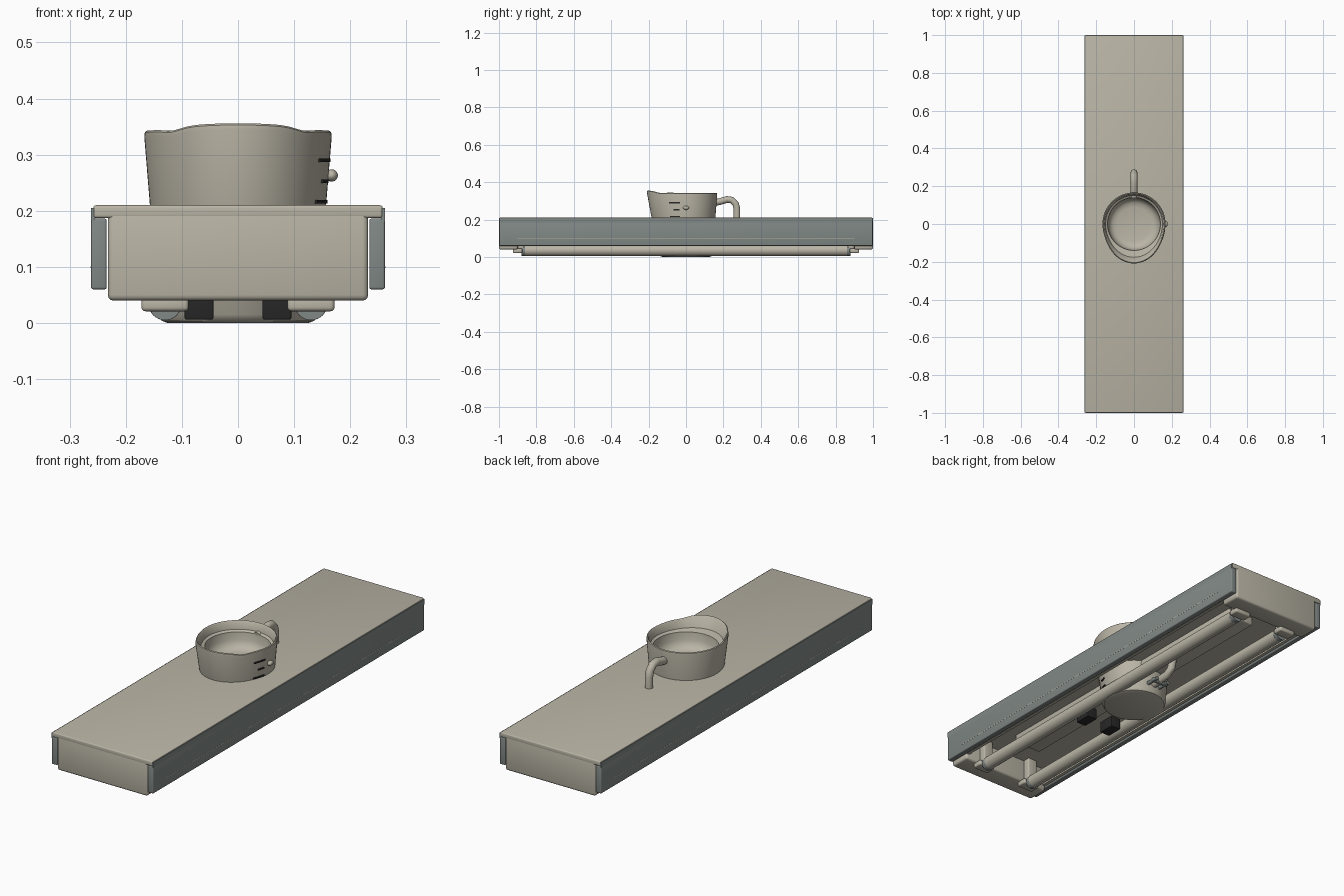
import bpy, bmesh, math
from mathutils import Vector

old = bpy.data.objects.get("Cube")
if old:
    bpy.data.objects.remove(old, do_unlink=True)


def material(name, rgb):
    m = bpy.data.materials.new(name)
    m.use_nodes = True
    m.diffuse_color = (*rgb, 1)
    m.node_tree.nodes["Principled BSDF"].inputs["Base Color"].default_value = (*rgb, 1)
    return m


TAN = material("warm stone", (0.49, 0.46, 0.38))
GREY = material("slate grey", (0.22, 0.25, 0.24))
BLACK = material("soft black", (0.02, 0.02, 0.02))


def finish(name, bm, mat, smooth=True):
    bmesh.ops.recalc_face_normals(bm, faces=bm.faces)
    mesh = bpy.data.meshes.new(name)
    bm.to_mesh(mesh)
    bm.free()
    mesh.materials.append(mat)
    ob = bpy.data.objects.new(name, mesh)
    bpy.context.collection.objects.link(ob)
    if smooth:
        bpy.ops.object.select_all(action='DESELECT')
        ob.select_set(True)
        bpy.context.view_layer.objects.active = ob
        bpy.ops.object.shade_smooth_by_angle(angle=math.radians(35))
    return ob


def box(name, lo, hi, mat, bevel=0.0):
    bm = bmesh.new()
    bmesh.ops.create_cube(bm, size=1)
    for v in bm.verts:
        v.co = Vector([(a + b) / 2 + c * (b - a) for a, b, c in zip(lo, hi, v.co)])
    if bevel:
        bmesh.ops.bevel(bm, geom=bm.edges[:], offset=bevel, segments=3,
                        profile=0.5, affect='EDGES')
    return finish(name, bm, mat)


def rod(name, points, radius, mat, sides=24):
    """Round bar swept along a path with capped ends."""
    bm = bmesh.new()
    pts = [Vector(p) for p in points]
    rings = []
    for i, p in enumerate(pts):
        d = (pts[min(i + 1, len(pts) - 1)] - pts[max(i - 1, 0)]).normalized()
        side = Vector((1, 0, 0)) if abs(d.x) < 0.9 else Vector((0, 1, 0))
        up = d.cross(side).normalized()
        side = up.cross(d)
        rings.append([bm.verts.new(p + radius * (side * math.cos(a) + up * math.sin(a)))
                      for a in (math.tau * k / sides for k in range(sides))])
    for a, b in zip(rings, rings[1:]):
        for k in range(sides):
            j = (k + 1) % sides
            bm.faces.new((a[k], a[j], b[j], b[k]))
    bm.faces.new(rings[0])
    bm.faces.new(rings[-1])
    return finish(name, bm, mat)


# Housing: top sheet, end caps, and an inner tray
box("top_sheet", (-0.258, -1, 0.187), (0.258, 1, 0.21), TAN, 0.005)
box("inner_roof", (-0.232, -0.92, 0.15), (0.232, 0.92, 0.19), TAN)
box("ballast_cover", (-0.07, -0.75, 0.115), (0.07, 0.75, 0.16), TAN, 0.005)
for s, end in ((-1, "front"), (1, "back")):
    ys = sorted((s * 1.0, s * 0.9))
    box(end + "_end_cap", (-0.232, ys[0], 0.04), (0.232, ys[1], 0.2), TAN, 0.01)

# Side panels, their inner walls and fine trim lines
for s, side in ((1, "left"), (-1, "right")):
    def span(a, b):
        return sorted((s * a, s * b))
    a, b = span(0.234, 0.262)
    box(side + "_panel", (a, -0.998, 0.06), (b, 0.998, 0.186), GREY, 0.004)
    a, b = span(0.255, 0.262)
    box(side + "_panel_lip", (a, -0.998, 0.18), (b, 0.998, 0.205), GREY)
    a, b = span(0.215, 0.23)
    box(side + "_inner_wall", (a, -0.91, 0.065), (b, 0.91, 0.16), TAN)
    a, b = span(0.261, 0.2625)
    box(side + "_trim_line", (a, -0.9, 0.098), (b, 0.9, 0.101), TAN)

    # Lamp tube with a socket at each end
    x = s * 0.13
    rod(side + "_lamp_tube", [(x, -0.86, 0.035), (x, 0.86, 0.035)], 0.03, TAN, 32)
    for e, end in ((-1, "front"), (1, "back")):
        rod(f"{side}_{end}_tube_cap", [(x, e * 0.855, 0.034), (x, e * 0.88, 0.034)], 0.029, GREY)
        ys = sorted((e * 0.875, e * 0.925))
        box(f"{side}_{end}_socket", (x - 0.042, ys[0], 0.021), (x + 0.042, ys[1], 0.046), TAN, 0.007)
        ys = sorted((e * 0.865, e * 0.9))
        box(f"{side}_{end}_socket_stem", (x - 0.025, ys[0], 0.03), (x + 0.025, ys[1], 0.155), TAN, 0.005)

    # Dark feet under the tray
    a, b = span(0.044, 0.095)
    box(side + "_dark_block", (a, -0.29, 0.006), (b, -0.21, 0.06), BLACK, 0.003)

# Cup: turned profile of (radius, height, spout pull), with a pouring lip
profile = [(0.125, 0, 0), (0.136, 0.004, 0), (0.142, 0.015, 0.05), (0.157, 0.21, 0.65),
           (0.167, 0.332, 1), (0.166, 0.34, 1), (0.162, 0.343, 1), (0.157, 0.338, 1),
           (0.151, 0.305, 0.6), (0.14, 0.298, 0), (0.136, 0.262, 0), (0.127, 0.241, 0),
           (0.112, 0.23, 0), (0.09, 0.225, 0)]
SIDES = 64
bm = bmesh.new()
rings = []
for r, z, pull in profile:
    ring = []
    for k in range(SIDES):
        t = math.tau * k / SIDES
        lip = max(0, math.cos(t)) ** 3
        rr = r + 0.042 * lip * pull
        rise = 0.013 * lip * (z > 0.32) - 0.006 * math.exp(-((abs(math.sin(t)) - 0.65) / 0.15) ** 2) \
            * (z > 0.32) * (math.cos(t) > 0)
        ring.append(bm.verts.new((rr * math.sin(t), -rr * math.cos(t), z + rise)))
    rings.append(ring)
for a, b in zip(rings, rings[1:]):
    for k in range(SIDES):
        j = (k + 1) % SIDES
        bm.faces.new((a[k], a[j], b[j], b[k]))
bm.faces.new(rings[0])
bm.faces.new(rings[-1])
finish("cup", bm, TAN)

# Handle loop behind the cup, passing through the housing
rod("cup_handle", [(0, 0.14, 0.29), (0, 0.18, 0.296), (0, 0.22, 0.308), (0, 0.245, 0.305),
                   (0, 0.265, 0.285), (0, 0.272, 0.26), (0, 0.272, 0.12), (0, 0.262, 0.08),
                   (0, 0.235, 0.06), (0, 0.13, 0.05)], 0.018, TAN, 16)

# Small clip around the lower handle
rod("handle_clip_bar", [(-0.04, 0.18, 0.045), (0.04, 0.18, 0.045)], 0.01, GREY, 12)
for s, side in ((1, "left"), (-1, "right")):
    rod(side + "_clip_arm", [(s * 0.032, 0.12, 0.045), (s * 0.032, 0.2, 0.045)], 0.009, GREY, 12)

# Side knob and graduation marks
rod("knob_stem", [(0.15, 0, 0.263), (0.168, 0, 0.263)], 0.008, TAN, 16)
bm = bmesh.new()
bmesh.ops.create_uvsphere(bm, u_segments=20, v_segments=12, radius=0.011)
for v in bm.verts:
    v.co = Vector((v.co.x + 0.167, v.co.y * 1.5, v.co.z + 0.263))
finish("side_knob", bm, TAN)
for i in range(7):
    z = 0.068 + 0.037 * i
    r = 0.142 + 0.075 * z
    t0, t1 = (0.2, 0.55) if i % 2 == 0 else (0.22, 0.42)
    bm = bmesh.new()
    cols = []
    for k in range(7):
        t = t0 + (t1 - t0) * k / 6
        rr = r + 0.042 * max(0, math.sin(t)) ** 3 * z / 0.33
        cols.append([bm.verts.new(((rr + d) * math.cos(t), -(rr + d) * math.sin(t), z + h))
                     for d, h in ((-0.002, -0.003), (0.004, -0.003), (0.004, 0.003), (-0.002, 0.003))])
    for a, b in zip(cols, cols[1:]):
        for k in range(4):
            bm.faces.new((a[k], a[k - 1], b[k - 1], b[k]))
    bm.faces.new(cols[0])
    bm.faces.new(cols[-1])
    finish(f"graduation_mark_{i + 1}", bm, BLACK, False)
